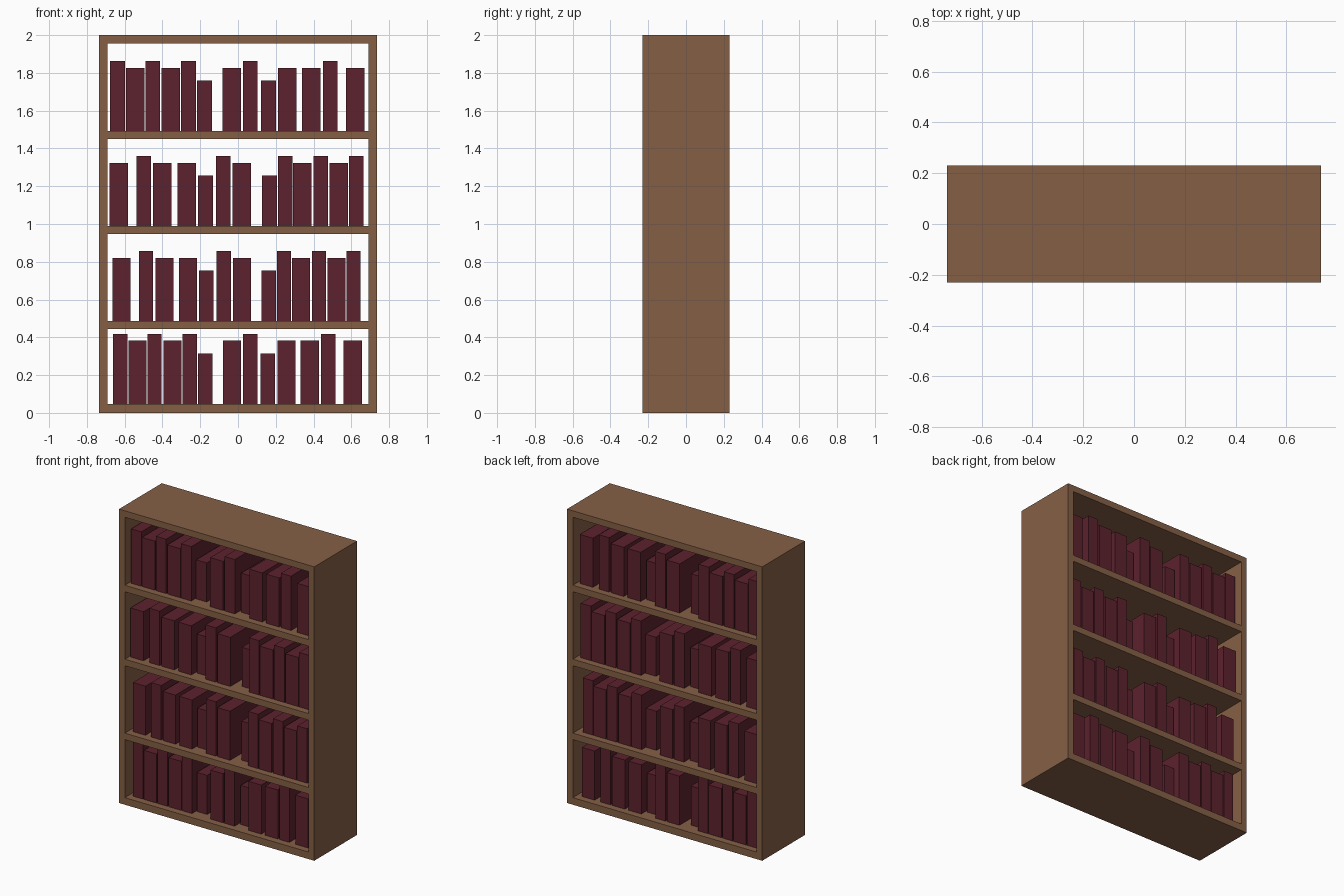
import bpy

default = bpy.data.objects.get("Cube")
if default:
    bpy.data.objects.remove(default, do_unlink=True)


def make_material(name, colour):
    mat = bpy.data.materials.new(name)
    mat.use_nodes = True
    mat.diffuse_color = (*colour, 1)
    bsdf = next(n for n in mat.node_tree.nodes if n.type == 'BSDF_PRINCIPLED')
    bsdf.inputs["Base Color"].default_value = (*colour, 1)
    return mat


def box(name, mat, x, z, size):
    """Box centred on y = 0, with x as its centre and z as its underside."""
    bpy.ops.mesh.primitive_cube_add(size=1, location=(x, 0, z + size[2] / 2))
    obj = bpy.context.object
    obj.name = name
    obj.scale = size
    bpy.ops.object.transform_apply(location=False, rotation=False, scale=True)
    obj.data.materials.append(mat)
    return obj


wood = make_material("brown wood", (0.235, 0.117, 0.06))
cover = make_material("dark red cover", (0.108, 0.016, 0.027))

WIDTH, DEPTH, HEIGHT, BOARD = 1.47, 0.46, 2.0, 0.044
INNER = WIDTH - 2 * BOARD

# Case: two sides, a top, a base and three shelves, open at front and back
for side, sign in (("left", 1), ("right", -1)):
    box(side + "_side", wood, sign * (WIDTH - BOARD) / 2, 0, (BOARD, DEPTH, HEIGHT))
box("top_board", wood, 0, HEIGHT - BOARD, (INNER, DEPTH, BOARD))
shelf_tops = (0.048, 0.487, 0.99, 1.493)
for i, top in enumerate(shelf_tops):
    thick = 0.048 if i == 0 else BOARD
    box("base_board" if i == 0 else f"shelf_{i}", wood, 0, top - thick,
        (INNER, DEPTH, thick))

# Books: width, depth and height of each kind
kinds = {
    "T": ("tall_book", (0.077, 0.366, 0.37)),
    "M": ("medium_book", (0.098, 0.366, 0.334)),
    "S": ("short_book", (0.079, 0.28, 0.266)),
}

# Two arrangements of books, each used on two shelves
row_a = ("TMTMTSMTSMMTM",
         (-.638, -.545, -.452, -.355, -.262, -.177, -.032,
          .066, .161, .262, .389, .489, .622))
row_b = ("MTMMSTMSTMTMT",
         (-.632, -.5, -.4, -.272, -.172, -.077, .021,
          .167, .249, .341, .439, .534, .627))

rows = ((row_a, 0.977), (row_b, 0.975), (row_b, 1), (row_a, 1))
for level, (((order, centres), squeeze), top) in enumerate(zip(rows, shelf_tops), 1):
    for n, (kind, x) in enumerate(zip(order, centres), 1):
        name, (w, d, h) = kinds[kind]
        box(f"{name}_{level}_{n}", cover, x * squeeze, top, (w * squeeze, d, h))
